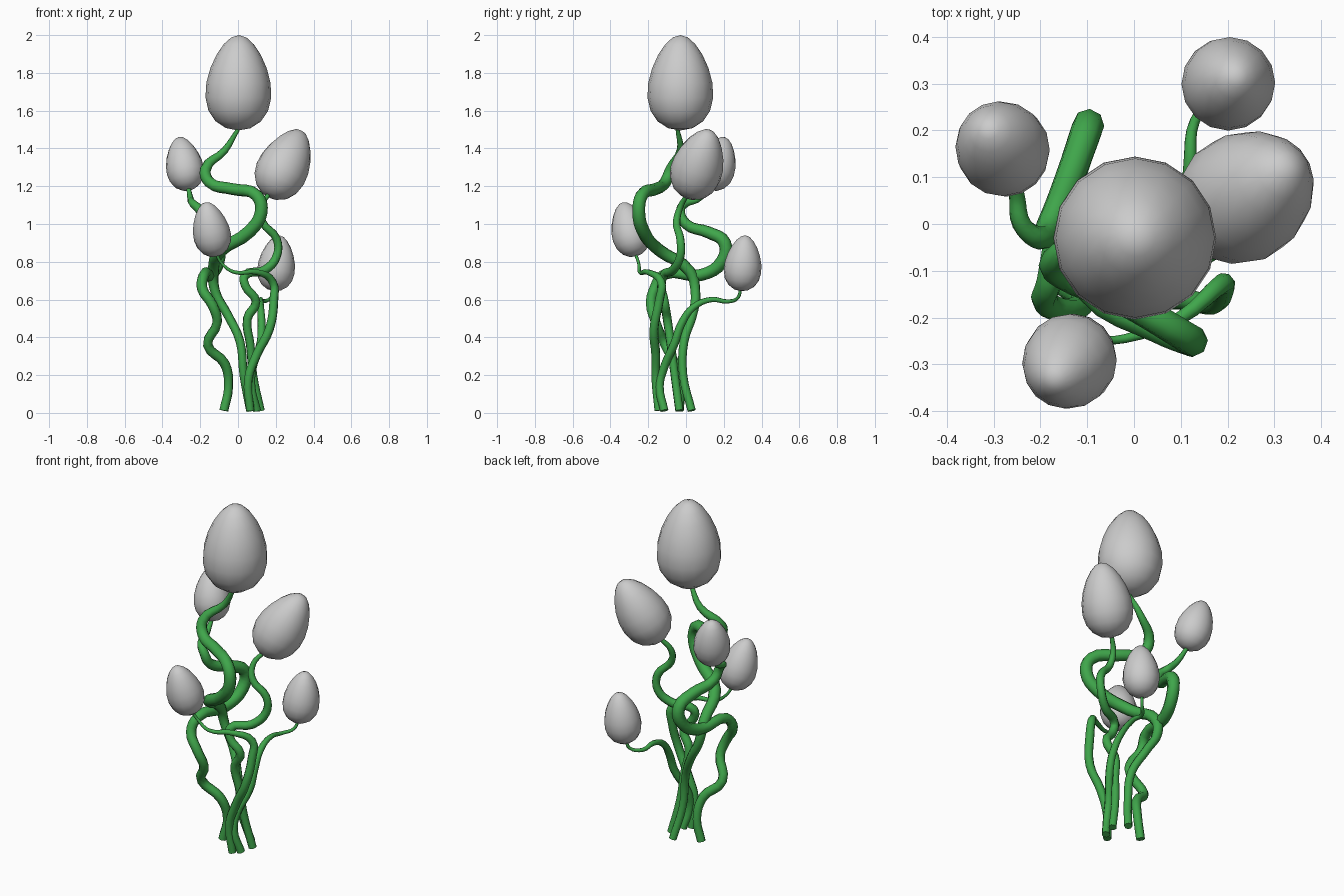
import bpy, bmesh, math
from mathutils import Vector, Matrix

green = bpy.data.materials.new("stem_green")
green.diffuse_color = (0.05, 0.38, 0.07, 1)


def bud(name, bottom, top, radius):
    """Egg-shaped bud, fuller near its bottom, along the bottom-top axis."""
    bottom, top = Vector(bottom), Vector(top)
    axis = top - bottom
    bm = bmesh.new()
    bmesh.ops.create_uvsphere(bm, u_segments=16, v_segments=10, radius=1)
    for v in bm.verts:
        k = radius * (1 - 0.25 * v.co.z) / 1.03
        v.co = Vector((v.co.x * k, v.co.y * k, v.co.z * axis.length / 2))
    turn = Vector((0, 0, 1)).rotation_difference(axis).to_matrix().to_4x4()
    bm.transform(Matrix.Translation((bottom + top) / 2) @ turn)
    me = bpy.data.meshes.new(name)
    bm.to_mesh(me)
    bm.free()
    me.polygons.foreach_set("use_smooth", [True] * len(me.polygons))
    bpy.context.collection.objects.link(bpy.data.objects.new(name, me))


def stem(name, points):
    """Winding tube through (x, y, z, radius) points."""
    cu = bpy.data.curves.new(name, 'CURVE')
    cu.dimensions = '3D'
    cu.bevel_depth = 1
    cu.bevel_resolution = 2
    cu.resolution_u = 4
    cu.use_fill_caps = True
    sp = cu.splines.new('BEZIER')
    sp.bezier_points.add(len(points) - 1)
    for bp, (x, y, z, r) in zip(sp.bezier_points, points):
        bp.co = (x, y, z)
        bp.radius = r
        bp.handle_left_type = bp.handle_right_type = 'AUTO'
    cu.materials.append(green)
    bpy.context.collection.objects.link(bpy.data.objects.new(name, cu))


# Buds
bud("top_bud", (0, -.03, 1.495), (0.005, -.03, 2.0), .175)
bud("right_bud", (.165, .01, 1.145), (.335, .125, 1.495), .138)
bud("left_bud", (-.26, .13, 1.18), (-.312, .205, 1.46), .1)
bud("front_bud", (-.115, -.265, .83), (-.172, -.335, 1.115), .1)
bud("back_bud", (.19, .29, .645), (.22, .315, .94), .1)

# Stems, from the ground up to each bud
stem("top_stem", [
    (.065, .03, .012, .022), (.03, -.015, .2, .022), (.01, -.01, .38, .023),
    (-.055, .035, .52, .024), (-.12, .05, .64, .026), (-.13, .02, .75, .03),
    (-.09, -.14, .86, .034), (.06, -.225, .96, .035), (.122, -.25, 1.06, .034),
    (.1, -.235, 1.15, .033), (-.03, -.16, 1.185, .032), (-.15, -.11, 1.22, .031),
    (-.172, -.08, 1.29, .029), (-.07, -.03, 1.39, .02), (0, -.045, 1.5, .011)])
stem("left_stem", [
    (-.075, -.035, .012, .024), (-.05, -.03, .14, .024), (-.07, -.06, .26, .026),
    (-.16, -.11, .36, .026), (-.11, -.16, .48, .026), (-.135, -.185, .57, .027),
    (-.19, -.165, .66, .028), (-.18, -.12, .73, .028), (-.14, .08, .73, .032),
    (-.105, .19, .80, .034), (-.1, .205, .9, .034), (-.13, .12, .955, .032),
    (-.18, .0, 1.0, .028), (-.2, -.03, 1.07, .025), (-.24, .0, 1.11, .021),
    (-.25, .06, 1.13, .017), (-.262, .13, 1.19, .011)])
stem("right_stem", [
    (.12, -.035, .012, .022), (.08, -.06, .2, .022), (.065, -.08, .36, .023),
    (.05, -.1, .5, .024), (.095, -.115, .59, .024), (.04, -.13, .67, .024),
    (.035, -.12, .725, .024), (.14, -.07, .755, .024), (.205, -.03, .83, .023),
    (.205, -.03, .92, .022), (.13, -.05, 1.01, .02), (.12, -.03, 1.09, .016),
    (.165, .01, 1.16, .011)])
stem("front_stem", [
    (.065, -.145, .012, .022), (.055, -.16, .18, .023), (.1, -.16, .31, .024),
    (.165, -.17, .44, .024), (.19, -.14, .6, .024), (.185, -.13, .69, .022),
    (.1, -.2, .745, .015), (-.02, -.245, .745, .01), (-.085, -.25, .79, .008),
    (-.115, -.267, .84, .008)])
stem("back_stem", [
    (.1, -.115, .012, .022), (.07, -.14, .14, .022), (.075, -.12, .23, .022),
    (.12, -.06, .37, .022), (.125, -.025, .47, .021), (.12, .04, .56, .018),
    (.12, .135, .6, .014), (.13, .22, .59, .011), (.175, .275, .61, .009),
    (.19, .29, .66, .008)])
